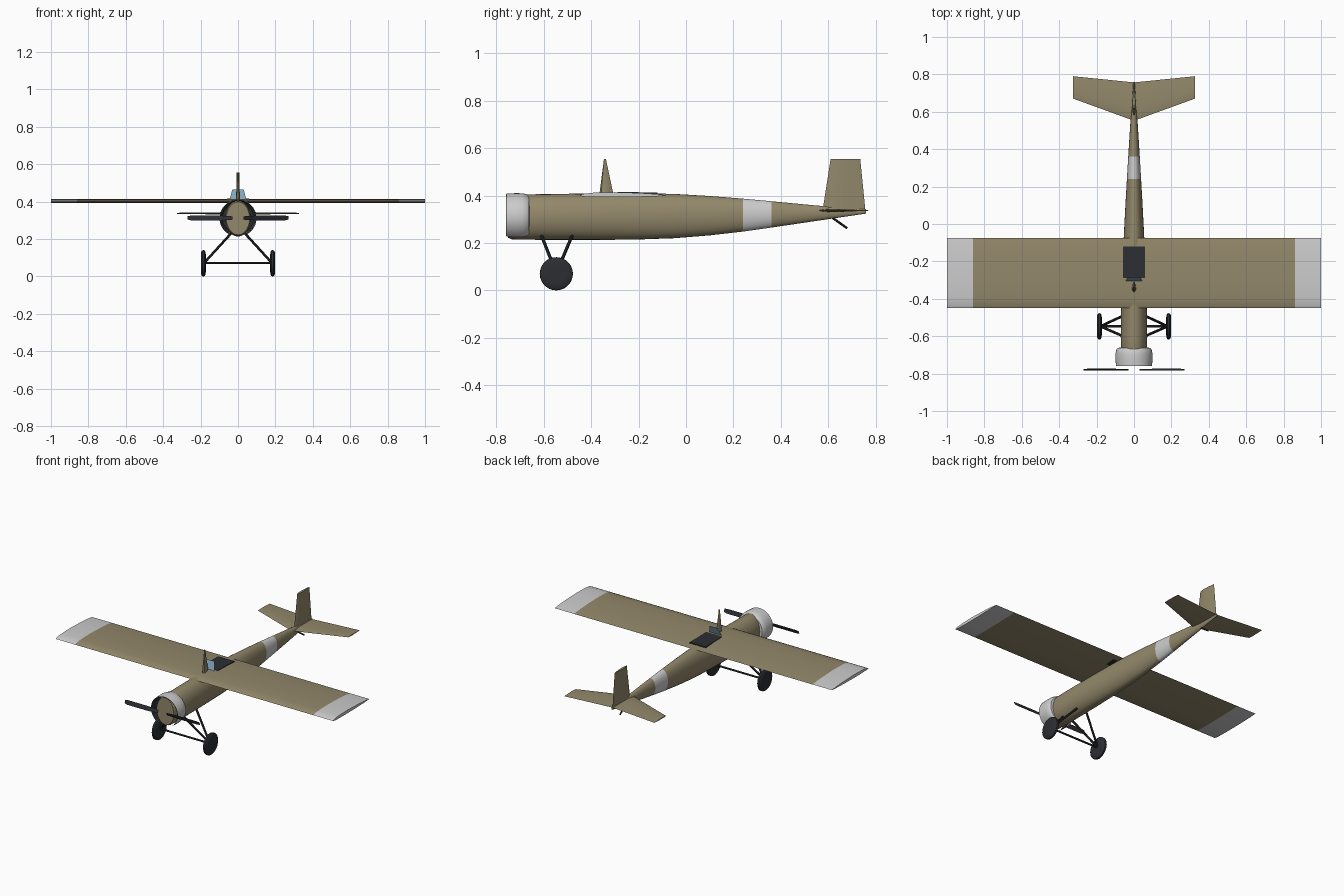
import bpy, bmesh
from math import sin, cos, pi, radians
from mathutils import Vector

if "Cube" in bpy.data.objects:
    bpy.data.objects.remove(bpy.data.objects["Cube"])


def material(name, rgb):
    m = bpy.data.materials.new(name)
    m.diffuse_color = (*rgb, 1)
    m.use_nodes = True
    m.node_tree.nodes["Principled BSDF"].inputs["Base Color"].default_value = m.diffuse_color
    return m


OLIVE = material("olive", (0.29, 0.245, 0.145))
PALE = material("pale", (0.62, 0.62, 0.62))
DARK = material("dark", (0.025, 0.027, 0.032))
GLASS = material("glass", (0.22, 0.38, 0.5))


def finish(bm, name, mats, angle=35):
    bmesh.ops.recalc_face_normals(bm, faces=bm.faces)
    me = bpy.data.meshes.new(name)
    bm.to_mesh(me)
    bm.free()
    for m in mats:
        me.materials.append(m)
    ob = bpy.data.objects.new(name, me)
    bpy.context.collection.objects.link(ob)
    bpy.ops.object.select_all(action='DESELECT')
    ob.select_set(True)
    bpy.context.view_layer.objects.active = ob
    bpy.ops.object.shade_smooth_by_angle(angle=radians(angle))
    return ob


def loft(name, rings, mats, bands=None, closed=True, caps=True):
    """Skin a list of equal-length point rings; bands gives a material per span."""
    bm = bmesh.new()
    vs = [[bm.verts.new(p) for p in r] for r in rings]
    n = len(rings[0])
    for i in range(len(vs) - 1):
        for j in range(n if closed else n - 1):
            k = (j + 1) % n
            f = bm.faces.new((vs[i][j], vs[i][k], vs[i + 1][k], vs[i + 1][j]))
            f.material_index = bands[i] if bands else 0
    if caps:
        for i, b in ((0, 0), (-1, -1)):
            bm.faces.new(vs[i]).material_index = bands[b] if bands else 0
    return finish(bm, name, mats)


def rod(name, a, b, r, sides=8):
    a, b = Vector(a), Vector(b)
    bm = bmesh.new()
    bmesh.ops.create_cone(bm, cap_ends=True, segments=sides, radius1=r, radius2=r,
                          depth=(b - a).length)
    bmesh.ops.rotate(bm, verts=bm.verts,
                     matrix=(b - a).to_track_quat('Z', 'Y').to_matrix())
    bmesh.ops.translate(bm, verts=bm.verts, vec=(a + b) / 2)
    return finish(bm, name, [DARK])


def sheet(name, pts, mat):
    bm = bmesh.new()
    bm.faces.new([bm.verts.new(p) for p in pts])
    return finish(bm, name, [mat])


# fuselage: y, half width, bottom, top, with a pale band behind the wing
stations = [(-0.75, 0.062, 0.222, 0.398), (-0.735, 0.068, 0.215, 0.404),
            (-0.60, 0.071, 0.213, 0.406), (-0.40, 0.068, 0.213, 0.409),
            (-0.22, 0.061, 0.214, 0.410), (-0.05, 0.054, 0.220, 0.407),
            (0.10, 0.046, 0.232, 0.398), (0.24, 0.038, 0.248, 0.387),
            (0.36, 0.031, 0.265, 0.376), (0.55, 0.019, 0.293, 0.358),
            (0.76, 0.005, 0.324, 0.343)]
rings = [[(w * cos(a), y, (lo + hi) / 2 + (hi - lo) / 2 * sin(a))
          for a in (2 * pi * k / 28 for k in range(28))] for y, w, lo, hi in stations]
loft("fuselage", rings, [OLIVE, PALE], [1 if i == 7 else 0 for i in range(10)])

# engine cowl, open at the front and underneath, with dark lining
for name, mat, inset in (("engine_cowl", PALE, 0), ("cowl_lining", DARK, 0.003)):
    rings = []
    for y, r in ((-0.758, 0.097), (-0.72, 0.099), (-0.69, 0.0985), (-0.67, 0.094),
                 (-0.662, 0.086), (-0.66, 0.06)):
        arc = [radians(-60 + 300 * k / 32) for k in range(33)]
        rings.append([((r - inset) * cos(a), y - inset * 0.7, 0.311 + (r - inset) * sin(a))
                      for a in arc])
    loft(name, rings, [mat], closed=False, caps=False)

# wing with pale tips
section = [(-0.45, 0.400), (-0.435, 0.407), (-0.39, 0.412), (-0.30, 0.414), (-0.20, 0.411),
           (-0.12, 0.406), (-0.075, 0.400), (-0.12, 0.397), (-0.22, 0.394),
           (-0.34, 0.393), (-0.43, 0.395)]
loft("wing", [[(x, y, z) for y, z in section] for x in (-1, -0.86, 0.86, 1)],
     [OLIVE, PALE], [1, 0, 1])


# thin lens-shaped outline used by the tail surfaces: chord fraction, thickness fraction
LENS = [(0, 0), (0.12, 0.7), (0.35, 1), (0.7, 0.6), (1, 0), (0.7, -0.6), (0.35, -1), (0.12, -0.7)]

# horizontal tail
tail = [(-0.325, 0.67, 0.79, 0.003), (0, 0.552, 0.757, 0.007), (0.325, 0.67, 0.79, 0.003)]
loft("tailplane", [[(x, f + (b - f) * c, 0.337 + t * h) for c, h in LENS]
                   for x, f, b, t in tail], [OLIVE])

# upright fin
fin = [(0.335, 0.576, 0.757, 0.011), (0.555, 0.61, 0.735, 0.008)]
loft("fin", [[(t * h, f + (b - f) * c, z) for c, h in LENS] for z, f, b, t in fin], [OLIVE])

# pylon in front of the cockpit
pylon = [(0.40, -0.366, -0.305, 0.012), (0.555, -0.346, -0.338, 0.004)]
loft("pylon", [[(t * h, f + (b - f) * c, z) for c, h in LENS] for z, f, b, t in pylon], [OLIVE])

# cockpit opening and windscreen
loft("cockpit", [[(x, -0.29, z), (x, -0.12, z - 0.003), (x, -0.12, 0.395), (x, -0.29, 0.395)]
                 for x, z in ((-0.058, 0.4155), (0.058, 0.4155))], [DARK])
sheet("windscreen", [(-0.045, -0.305, 0.41), (0.045, -0.305, 0.41),
                     (0.03, -0.283, 0.465), (-0.03, -0.283, 0.465)], GLASS)

# mirrored parts: propeller blades, wheels, landing gear struts
for s, side in ((-1, "left"), (1, "right")):
    outline = [(0.03, -0.009), (0.10, -0.013), (0.25, -0.013), (0.27, -0.008),
               (0.27, 0.010), (0.25, 0.013), (0.10, 0.013), (0.03, 0.009)]
    sheet(side + "_propeller_blade",
          [(s * x, -0.779 - s * z * 0.4, 0.312 + z) for x, z in outline], DARK)
    profile = [(0.172, 0.04), (0.173, 0.06), (0.179, 0.069), (0.185, 0.07),
               (0.191, 0.069), (0.197, 0.06), (0.198, 0.04)]
    loft(side + "_wheel", [[(s * x, -0.547 + r * cos(a), 0.07 + r * sin(a))
                            for a in (2 * pi * k / 28 for k in range(28))]
                           for x, r in profile], [DARK])
    for y, end in ((-0.61, "front"), (-0.48, "rear")):
        rod(f"{side}_{end}_strut", (s * 0.18, -0.547, 0.073), (s * 0.035, y, 0.232), 0.007)
rod("axle", (-0.18, -0.547, 0.072), (0.18, -0.547, 0.072), 0.006)

# tail skid
rod("tail_skid", (0, 0.61, 0.312), (0, 0.68, 0.262), 0.005)
